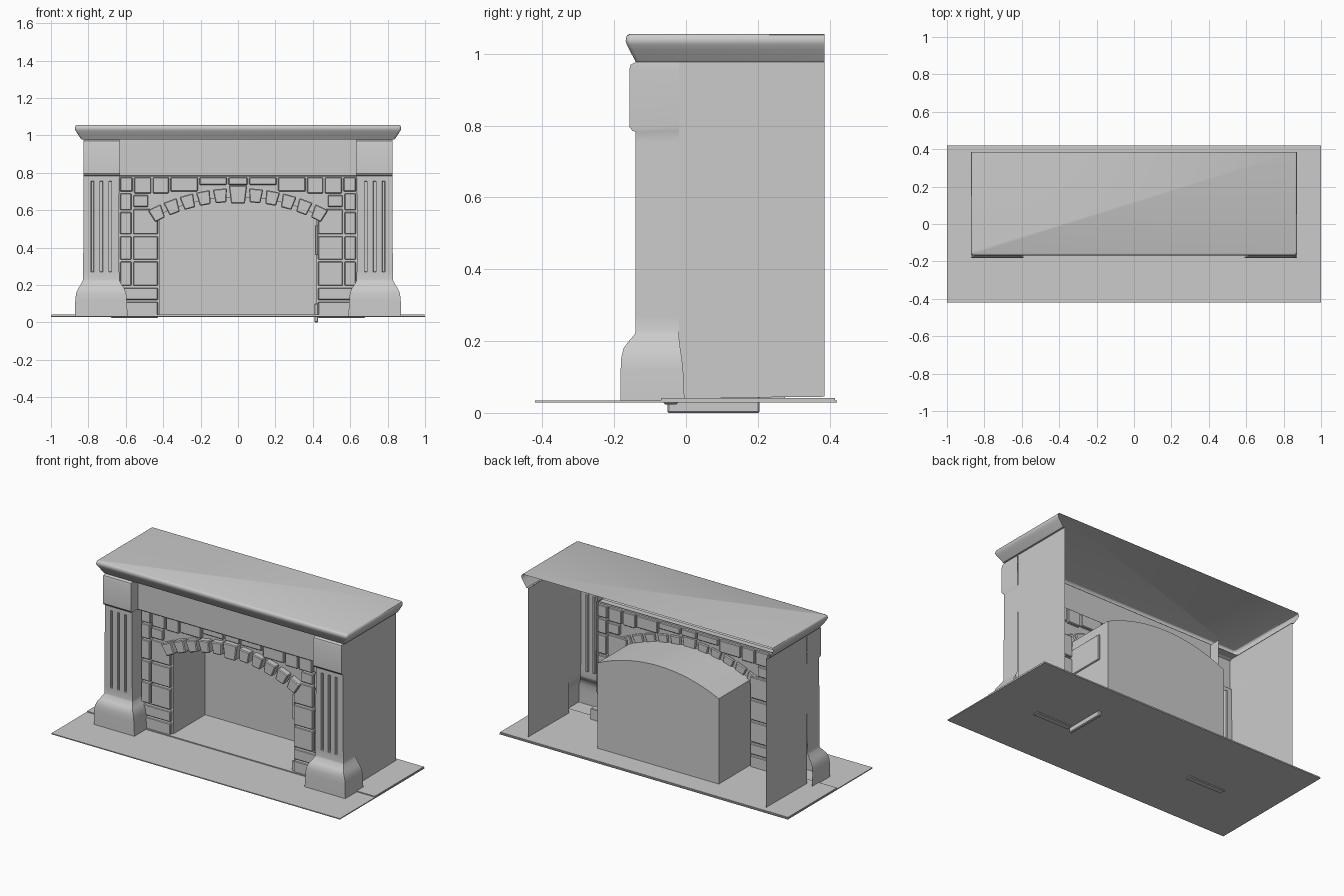
import bpy, bmesh, math

if "Cube" in bpy.data.objects:
    bpy.data.objects.remove(bpy.data.objects["Cube"])

R, CZ = 0.997, -0.315          # arch circle: radius and centre height
SPRING = 0.42                  # half width of the fire opening


def make(name, verts, faces, smooth=False, bevel=0):
    bm = bmesh.new()
    vs = [bm.verts.new(v) for v in verts]
    for f in faces:
        bm.faces.new([vs[i] for i in f])
    bmesh.ops.remove_doubles(bm, verts=bm.verts, dist=1e-5)
    bmesh.ops.recalc_face_normals(bm, faces=bm.faces)
    if bevel:
        bmesh.ops.bevel(bm, geom=bm.edges[:], offset=bevel, segments=1, affect='EDGES')
    return finish(name, bm, smooth)


def finish(name, bm, smooth):
    me = bpy.data.meshes.new(name)
    bm.to_mesh(me)
    bm.free()
    ob = bpy.data.objects.new(name, me)
    bpy.context.collection.objects.link(ob)
    if smooth:
        bpy.ops.object.select_all(action='DESELECT')
        ob.select_set(True)
        bpy.context.view_layer.objects.active = ob
        bpy.ops.object.shade_smooth_by_angle(angle=math.radians(40))
    return ob


def loft(name, rings, smooth=False, cap=False):
    n = len(rings[0])
    verts = [p for r in rings for p in r]
    faces = [(i*n+j, i*n+j+1, (i+1)*n+j+1, (i+1)*n+j)
             for i in range(len(rings)-1) for j in range(n-1)]
    if cap:
        faces.append(tuple(range(len(verts)-n, len(verts))))
    return make(name, verts, faces, smooth)


BOX = [(0, 1, 3, 2), (4, 6, 7, 5), (0, 4, 5, 1), (2, 3, 7, 6), (0, 2, 6, 4), (1, 5, 7, 3)]


def box(name, x0, x1, y0, y1, z0, z1, bevel=0):
    return make(name, [(x, y, z) for x in (x0, x1) for y in (y0, y1) for z in (z0, z1)],
                BOX, bevel=bevel)


def arc(x, r):
    return CZ + math.sqrt(r*r - x*x)


# Floor slab in two thin levels
box("floor_slab", -1, 1, -0.42, 0.42, 0.029, 0.035)
box("raised_hearth", -0.998, 0.998, -0.07, 0.415, 0.03, 0.041)

# Mantel shelf: moulding swept round three sides, open behind
shelf = []
for dx, dy, z in [(0.05, 0.08, 0.977), (0.036, 0.028, 0.977), (0.030, 0.024, 0.985),
                  (0.012, 0.010, 1.012), (0.003, 0.003, 1.026), (0, 0, 1.035),
                  (0.001, 0.001, 1.045), (0.004, 0.004, 1.052), (0.010, 0.010, 1.055)]:
    x, y, c = 0.872-dx, -0.168+dy, 0.012
    shelf.append([(-x, 0.385, z), (-x, y+c, z), (-x+c*.3, y+c*.3, z), (-x+c, y, z),
                  (x-c, y, z), (x-c*.3, y+c*.3, z), (x, y+c, z), (x, 0.385, z)])
loft("mantel_shelf", shelf, True, cap=True)

# Frieze under the shelf with its lower ledge
loft("frieze", [[(x, -0.09, 0.977), (x, -0.09, 0.786), (x, -0.084, 0.78), (x, -0.04, 0.78)]
                for x in (-0.636, 0.636)])

# Pilasters: foot, fluted shaft and top block in one loft (z, x0, x1, front y, back y)
SECTIONS = [(0.032, .59, .872, -.183, -.004), (0.12, .595, .87, -.182, -.008),
            (0.155, .598, .866, -.180, -.012), (0.18, .608, .855, -.174, -.016),
            (0.195, .618, .845, -.163, -.018), (0.22, .632, .832, -.142, -.02),
            (0.23, .634, .828, -.140, -.02), (0.27, .635, .828, -.14, -.02),
            (0.755, .638, .825, -.14, -.02), (0.783, .638, .825, -.14, -.02),
            (0.786, .632, .826, -.150, -.02), (0.797, .631, .827, -.158, -.02),
            (0.955, .631, .827, -.158, -.02), (0.970, .632, .826, -.154, -.02),
            (0.977, .634, .825, -.140, -.02)]
FLUTES = [.675, .69, .723, .738, .771, .786]
for s, side in ((-1, "left"), (1, "right")):
    rings = []
    for z, x0, x1, yf, yb in SECTIONS:
        pts = [(x0, yb)] + [(x, yf) for x in [x0] + FLUTES + [x1]] + [(x1, yb)]
        rings.append([(s*x, y, z) for x, y in pts])
    ob = loft(side + "_pilaster", rings)
    bm = bmesh.new()
    bm.from_mesh(ob.data)
    grooves = []
    for f in bm.faces:
        c = f.calc_center_median()
        if 0.4 < c.z < 0.7 and any(abs(abs(c.x) - m) < .003 for m in (.6825, .7305, .7785)):
            grooves.append(f)
            if f.normal.y > 0:
                bmesh.ops.reverse_faces(bm, faces=bm.faces[:])
    bmesh.ops.inset_individual(bm, faces=grooves, thickness=0.002, depth=-0.015)
    bm.to_mesh(ob.data)
    bm.free()
    bpy.context.view_layer.objects.active = ob
    bpy.ops.object.select_all(action='DESELECT')
    ob.select_set(True)
    bpy.ops.object.shade_smooth_by_angle(angle=math.radians(35))
    # Side panel running back from the pilaster
    make(side + "_side_panel", [(s*.825, -.02, .041), (s*.825, .385, .045),
                                (s*.825, .385, .978), (s*.825, -.02, .978)], [(0, 1, 2, 3)])

# Mortar wall with arched opening
N = 16
xs = [-SPRING + 2*SPRING*i/N for i in range(N+1)]
vault = [(x, arc(x, 0.985)) for x in xs]
low = [(-.636, .035), (-SPRING, .035)] + vault + [(SPRING, .035), (.636, .035)]
verts, faces = [], []
for (xa, za), (xb, zb) in zip(low, low[1:]):
    if xb - xa > 1e-4:
        k = len(verts)
        verts += [(xa, -.04, za), (xb, -.04, zb), (xb, -.04, .785), (xa, -.04, .785)]
        faces.append((k, k+1, k+2, k+3))
make("mortar_wall", verts, faces)

# Firebox: vaulted recess with closed back
prof = [(-SPRING, .038)] + vault + [(SPRING, .038)]
loft("firebox", [[(x, y, z) for x, z in prof] for y in (-.04, .275)], True, cap=True)

# Wall bricks, mirrored left and right (x0, x1, z0, z1)
BRICKS = [(.428, .68, .024, .11), (.428, .63, .12, .185), (.428, .56, .197, .325),
          (.57, .63, .197, .325), (.428, .56, .335, .46), (.57, .63, .335, .46),
          (.428, .56, .472, .605), (.57, .63, .472, .59), (.57, .63, .60, .69),
          (.48, .56, .617, .68), (.465, .555, .69, .775), (.37, .455, .69, .775),
          (.565, .63, .70, .775), (.215, .36, .70, .775), (.06, .205, .735, .775)]
for i, (a, b, z0, z1) in enumerate(BRICKS):
    box(f"right_brick_{i}", a, b, -.062, -.022, z0, z1, .004)
    box(f"left_brick_{i}", -b, -a, -.062, -.022, z0, z1, .004)
box("centre_brick", -.05, .05, -.062, -.022, .735, .775, .004)

# Brick slabs lining the right jamb, the lowest one sinking below the floor
box("jamb_brick_low", .408, .428, -.052, .205, 0, .10, .004)
box("jamb_brick_high", .412, .428, -.052, .205, .36, .52, .004)

# Arch stones with a larger keystone
for i in range(-5, 6):
    a = i * 0.0885 if i else 0
    a += 0.006 * (i > 0) - 0.006 * (i < 0)
    r0, r1 = (R-.047, R+.049) if i == 0 else (R-.038, R+.036)
    w0, w1 = (.037, .049) if i == 0 else (.029, .038)
    vs = []
    for sgn in (-1, 1):
        for y in (-.078, -.03):
            for r, w in ((r0, w0), (r1, w1)):
                t = sgn * w
                vs.append((r*math.sin(a) + t*math.cos(a), y - .006*(i == 0 and y < -.05),
                           CZ + r*math.cos(a) - t*math.sin(a)))
    make(f"arch_stone_{i+5}", vs, BOX, bevel=.005)
